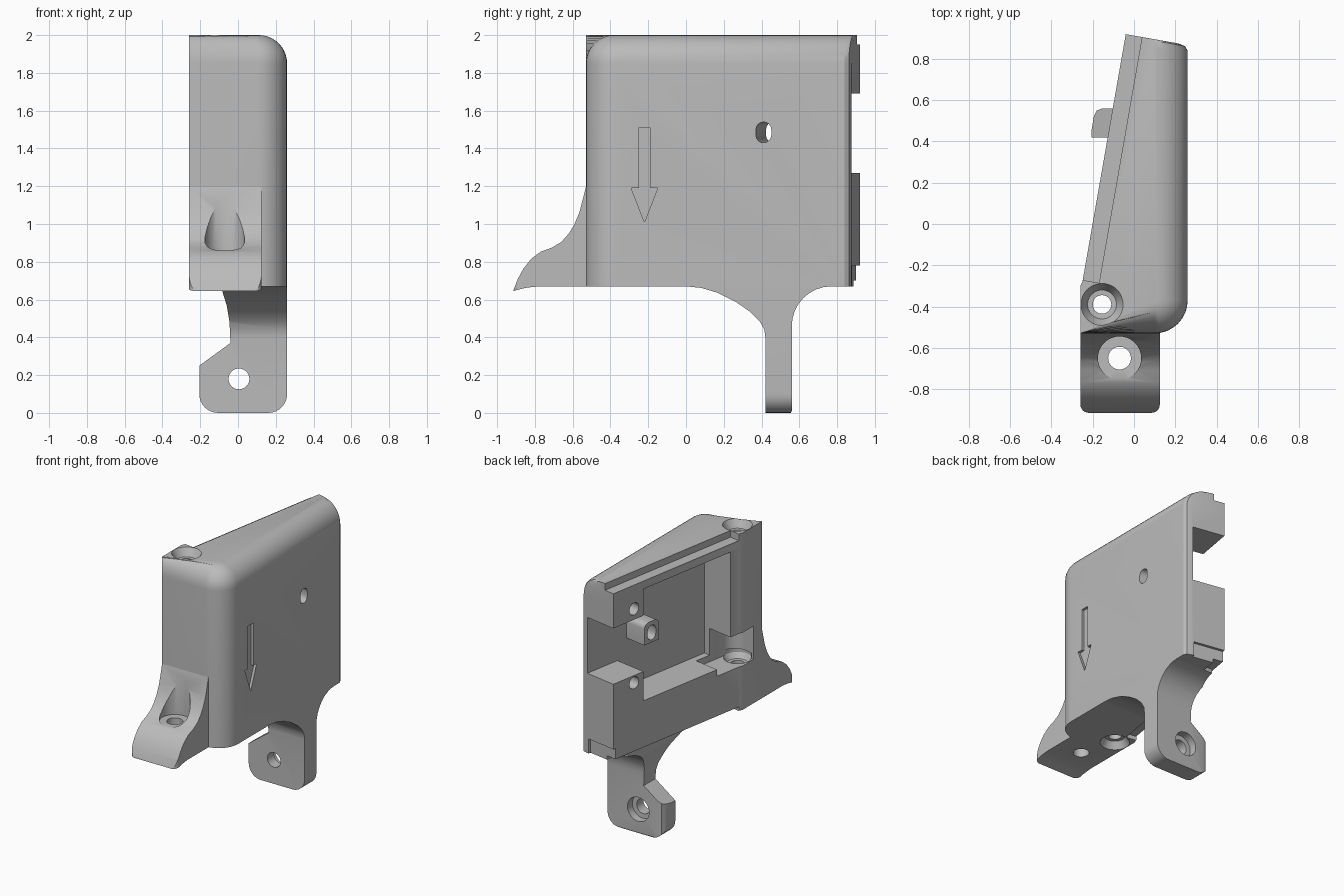
import bpy, bmesh
from math import sin, cos, pi
from mathutils import Matrix

cube = bpy.data.objects.get("Cube")
if cube:
    bpy.data.objects.remove(cube, do_unlink=True)

grey = bpy.data.materials.new("plain_grey")
grey.use_nodes = True
grey.diffuse_color = (0.5, 0.5, 0.5, 1)
grey.node_tree.nodes["Principled BSDF"].inputs["Base Color"].default_value = (0.5, 0.5, 0.5, 1)

# Frame of the slanted open side: local x points inward, local y runs to the back
SLANT = Matrix.Translation((-0.04, 0.92, 0)) @ Matrix.Rotation(-0.173, 4, "Z")
AXES = {"x": lambda a, b, h: (h, a, b),
        "y": lambda a, b, h: (a, h, b),
        "z": lambda a, b, h: (a, b, h)}


def loft(name, rings, frame=None):
    """Closed solid through rings of equal point count."""
    bm = bmesh.new()
    loops = [[bm.verts.new(p) for p in ring] for ring in rings]
    n = len(loops[0])
    for low, high in zip(loops, loops[1:]):
        for i in range(n):
            j = (i + 1) % n
            bm.faces.new((low[i], low[j], high[j], high[i]))
    bm.faces.new(loops[0][::-1])
    bm.faces.new(loops[-1])
    if frame:
        bm.transform(frame)
    bmesh.ops.recalc_face_normals(bm, faces=bm.faces)
    mesh = bpy.data.meshes.new(name)
    bm.to_mesh(mesh)
    bm.free()
    mesh.materials.append(grey)
    obj = bpy.data.objects.new(name, mesh)
    bpy.context.collection.objects.link(obj)
    return obj


def prism(name, pts, lo, hi, axis="z", frame=None):
    put = AXES[axis]
    return loft(name, [[put(a, b, h) for a, b in pts] for h in (lo, hi)], frame)


def slant_box(lo, hi):
    pts = [(lo[0], lo[1]), (hi[0], lo[1]), (hi[0], hi[1]), (lo[0], hi[1])]
    return prism("cutter", pts, lo[2], hi[2], "z", SLANT)


def arc(cx, cy, r, start, end, n=8):
    return [(cx + r * cos(start + (end - start) * i / n),
             cy + r * sin(start + (end - start) * i / n)) for i in range(n + 1)]


def turned(a, b, steps, axis="z", frame=None):
    """Round cutter from (height, radius) steps."""
    put = AXES[axis]
    rings = [[put(p, q, h) for p, q in arc(a, b, r, 0, 2 * pi, 40)[:-1]] for h, r in steps]
    return loft("cutter", rings, frame)


def combine(obj, tool, mode="DIFFERENCE"):
    mod = obj.modifiers.new("shape", "BOOLEAN")
    mod.operation, mod.solver, mod.object = mode, "EXACT", tool
    bpy.ops.object.select_all(action="DESELECT")
    bpy.context.view_layer.objects.active = obj
    obj.select_set(True)
    bpy.ops.object.modifier_apply(modifier=mod.name)
    bpy.data.objects.remove(tool, do_unlink=True)


# Housing shell: plan outline, drawn in toward the rounded top
def plan(d, z):
    pts = [(-0.26, -0.53)]
    pts += arc(0.1, -0.37, 0.16 - d, -pi / 2, 0)
    pts += [(0.26 - d, 0.84), (0.247 - d, 0.862 + 0.175 * d), (0.215 - d, 0.875 + 0.175 * d),
            (-0.04, 0.92), (-0.25, -0.28), (-0.26, -0.3)]
    return [(x, y, z) for x, y in pts]


R = 0.15
top_curve = [i * pi / 20 for i in range(11)]
housing = loft("housing", [plan(0, 0.67)] +
               [plan(R * (1 - cos(t)), 2 - R + R * sin(t)) for t in top_curve])

# Main cavity, rear gap and the pocket around the lower screw
combine(housing, slant_box((-0.3, -1.13, 1.05), (0.25, -0.29, 1.89)))
combine(housing, slant_box((-0.3, -0.4, 1.27), (0.25, 0.3, 1.69)))
pocket = [(-0.3, -1.0), (-0.3, -1.37), (0.1, -1.37)]
pocket += arc(0.1, -1.27, 0.1, -pi / 2, 0) + [(0.2, -1.0)]
combine(housing, prism("cutter", pocket, 1.0, 1.25, "z", SLANT))

# Stepped edges along the open side and trimmed lower rear corner
combine(housing, slant_box((-0.2, -1.21, 1.95), (0.08, 0.2, 2.1)))
combine(housing, slant_box((-0.2, -1.21, 0.5), (0.08, 0.2, 0.7)))
combine(housing, slant_box((-0.2, -0.02, 0.5), (0.24, 0.2, 0.78)))

# Long screw hole with countersinks at the ends and a seat in the pocket
combine(housing, turned(-0.155, -0.39, [(0.6, 0.102), (0.67, 0.102), (0.72, 0.07), (0.721, 0.045),
                                        (0.96, 0.045), (0.961, 0.07), (1.0, 0.095), (1.04, 0.095),
                                        (1.041, 0.045), (1.94, 0.045), (1.941, 0.07),
                                        (2.0, 0.102), (2.1, 0.102)]))

# Fixing holes in the rear lugs
for z in (1.77, 1.215):
    combine(housing, turned(-0.2, z, [(-0.1, 0.045), (0.2, 0.045)], "x", SLANT))

# Recessed arrow on the flat side
combine(housing, prism("cutter", [(-0.25, 1.51), (-0.19, 1.51), (-0.19, 1.19), (-0.15, 1.19),
                                  (-0.22, 1.01), (-0.29, 1.19), (-0.25, 1.19)], 0.24, 0.3, "x"))

# Hollow oval boss standing inside the cavity
rim = arc(-0.42, 1.53, 0.04, 0, pi / 2, 4) + arc(-0.48, 1.53, 0.04, pi / 2, pi, 4)
rim += [(-0.52, 1.41), (-0.38, 1.41)]
boss = prism("hollow_boss", rim, 0.08, 0.3, "x", SLANT)
oval = arc(-0.45, 1.5, 0.04, 0, pi) + arc(-0.45, 1.47, 0.04, pi, 2 * pi)
for part in (housing, boss):
    combine(part, prism("cutter", oval, -0.3, 0.6, "x", SLANT))

# Leg: side profile crossed with front profile and plan
side = [(0.42, 0), (0.555, 0), (0.56, 0.01)]
side += arc(0.77, 0.46, 0.21, pi, pi / 2)
side += [(0.77, 0.72), (0.0, 0.72), (0.0, 0.67), (0.08, 0.662), (0.17, 0.635),
         (0.26, 0.59), (0.34, 0.535), (0.39, 0.485), (0.415, 0.44), (0.42, 0.4)]
leg = prism("leg", side, -0.4, 0.26, "x")
front = arc(-0.105, 0.1, 0.1, pi, 1.5 * pi) + arc(0.16, 0.1, 0.1, -pi / 2, 0)
front += [(0.3, 0.1), (0.3, 0.8), (-0.09, 0.8), (-0.085, 0.65), (-0.06, 0.57),
          (-0.045, 0.48), (-0.04, 0.37), (-0.205, 0.25)]
combine(leg, prism("cutter", front, -0.2, 1.0, "y"), "INTERSECT")
footprint = [(-0.21, -0.1), (-0.21, 0.43), (-0.195, 0.52), (-0.18, 0.55), (-0.14, 0.565),
             (-0.09, 0.565), (-0.05, 0.8), (0.3, 0.8), (0.3, -0.1)]
combine(leg, prism("cutter", footprint, -0.2, 1.0), "INTERSECT")
combine(leg, turned(0.005, 0.18, [(0.3, 0.055), (0.5, 0.055), (0.501, 0.09), (0.7, 0.09)], "y"))

# Front foot: swept profile with rounded corners and a screw seat
foot = prism("front_foot", [(-0.5, 0.67), (-0.78, 0.67), (-0.85, 0.662), (-0.915, 0.645),
                            (-0.89, 0.71), (-0.86, 0.765), (-0.82, 0.815), (-0.77, 0.853),
                            (-0.71, 0.875), (-0.66, 0.905), (-0.62, 0.95), (-0.59, 1.0),
                            (-0.565, 1.06), (-0.53, 1.195), (-0.5, 1.195)], -0.26, 0.125, "x")
corners = [(0.125, -0.4), (-0.26, -0.4)]
corners += arc(-0.22, -0.875, 0.04, pi, 1.5 * pi) + arc(0.085, -0.875, 0.04, -pi / 2, 0)
combine(foot, prism("cutter", corners, 0.5, 1.3), "INTERSECT")
combine(foot, turned(-0.07, -0.65, [(0.5, 0.055), (0.86, 0.055), (0.861, 0.105), (1.4, 0.105)]))

# Smooth rounded areas, keep the edges sharp
for obj in (housing, boss, leg, foot):
    bpy.ops.object.select_all(action="DESELECT")
    bpy.context.view_layer.objects.active = obj
    obj.select_set(True)
    bpy.ops.object.shade_smooth_by_angle(angle=0.5)
